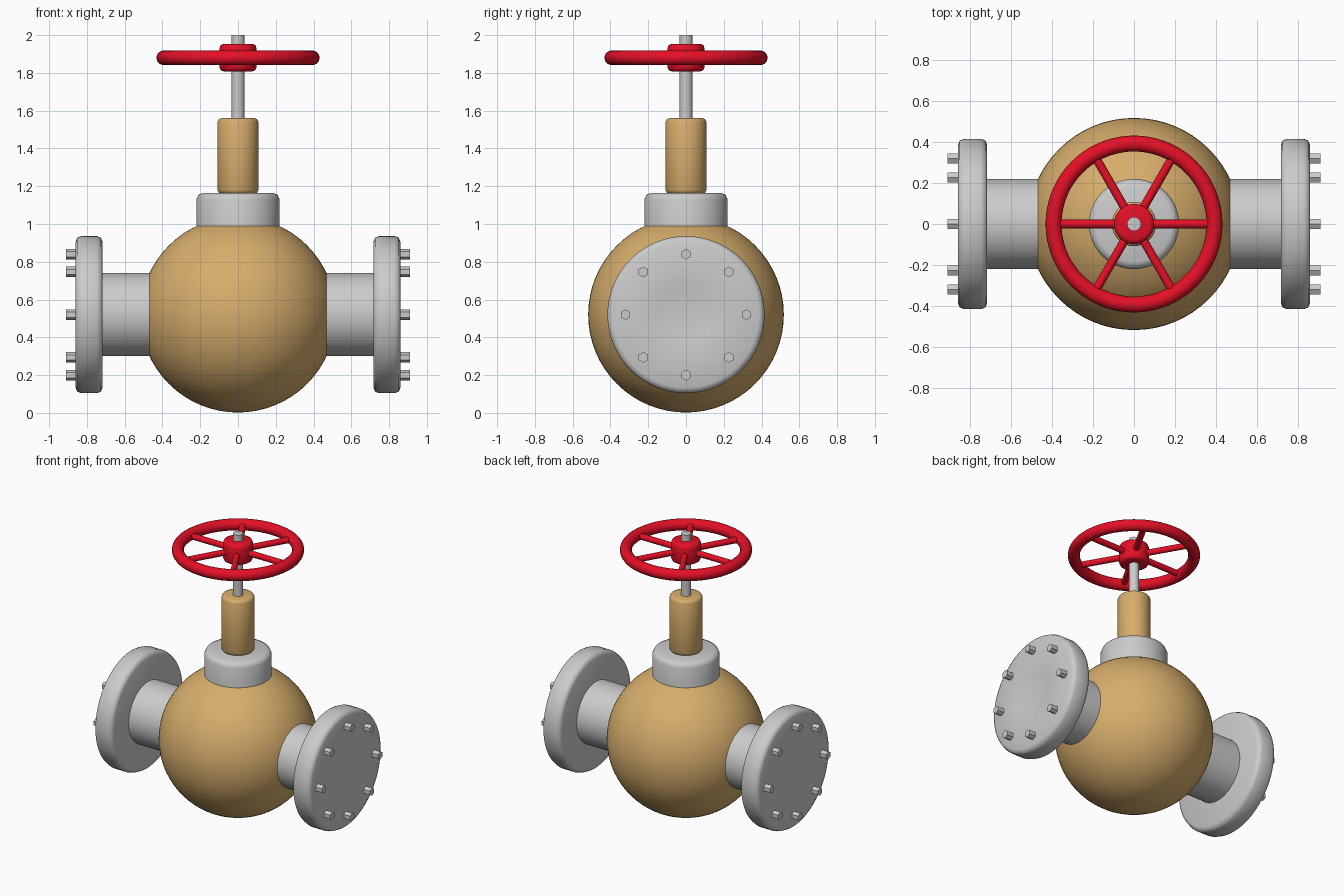
import bpy, bmesh
from math import pi, cos, sin, radians
from mathutils import Matrix, Vector

if "Cube" in bpy.data.objects:
    bpy.data.objects.remove(bpy.data.objects["Cube"])

CZ = 0.52        # height of the pipe axis
WHEEL_Z = 1.88   # height of the handwheel


def material(name, rgb):
    m = bpy.data.materials.new(name)
    m.diffuse_color = (*rgb, 1)
    m.use_nodes = True
    m.node_tree.nodes["Principled BSDF"].inputs["Base Color"].default_value = m.diffuse_color
    return m


BRASS = material("brass", (0.68, 0.42, 0.15))
RED = material("red_paint", (0.78, 0.005, 0.02))


def finish(name, bm, mat=None, angle=50):
    bmesh.ops.recalc_face_normals(bm, faces=bm.faces)
    me = bpy.data.meshes.new(name)
    bm.to_mesh(me)
    bm.free()
    ob = bpy.data.objects.new(name, me)
    bpy.context.collection.objects.link(ob)
    if mat:
        me.materials.append(mat)
    bpy.ops.object.select_all(action='DESELECT')
    ob.select_set(True)
    bpy.context.view_layer.objects.active = ob
    bpy.ops.object.shade_smooth_by_angle(angle=radians(angle))
    return ob


def lathe(name, profile, matrix=Matrix(), mat=None, steps=64, closed=False):
    """Revolve (radius, height) points about local z."""
    bm = bmesh.new()
    vs = [bm.verts.new((r, 0, h)) for r, h in profile]
    pairs = list(zip(vs, vs[1:])) + ([(vs[-1], vs[0])] if closed else [])
    edges = [bm.edges.new(p) for p in pairs]
    bmesh.ops.spin(bm, geom=vs + edges, cent=(0, 0, 0), axis=(0, 0, 1),
                   angle=2 * pi, steps=steps, use_merge=True)
    bmesh.ops.remove_doubles(bm, verts=bm.verts, dist=1e-5)
    bm.transform(matrix)
    return finish(name, bm, mat)


def drum(r, z0, z1, b=0.0, b0=None):
    """Profile of a capped cylinder with bevelled rims."""
    b0 = b if b0 is None else b0
    k = 0.293
    pts = [(0, z0)]
    pts += [(r - b0, z0), (r - k * b0, z0 + k * b0), (r, z0 + b0)] if b0 else [(r, z0)]
    pts += [(r, z1 - b), (r - k * b, z1 - k * b), (r - b, z1)] if b else [(r, z1)]
    return pts + [(0, z1)]


# Valve body
bm = bmesh.new()
bmesh.ops.create_uvsphere(bm, u_segments=64, v_segments=32, radius=0.518,
                          matrix=Matrix.Translation((0, 0, CZ)))
finish("valve_body", bm, BRASS)

# Pipes, flanges and bolts on both sides
for side, s in (("right", 1), ("left", -1)):
    axis = Matrix.Translation((0, 0, CZ)) @ Matrix.Rotation(s * pi / 2, 4, 'Y')
    lathe(f"pipe_{side}", drum(0.22, 0.3, 0.73), axis)
    # outer face has a shallow round dish
    dish = [(0.185, 0.86), (0.14, 0.853), (0.07, 0.848), (0, 0.846)]
    lathe(f"flange_{side}", drum(0.416, 0.717, 0.86, 0.03)[:-1] + dish, axis)
    for i in range(8):
        a = i * pi / 4
        bm = bmesh.new()
        bmesh.ops.create_cone(bm, cap_ends=True, segments=6, radius1=0.028,
                              radius2=0.028, depth=0.08)
        turn = Matrix.Rotation(pi / 2, 4, 'Y')
        bm.transform(Matrix.Translation((s * 0.87, 0.32 * cos(a), CZ + 0.32 * sin(a)))
                     @ turn @ Matrix.Rotation(pi / 6 * 0, 4, 'Z'))
        # point the hexagon corners up and down
        top = max(v.co.z for v in bm.verts) - (CZ + 0.32 * sin(a))
        if top < 0.027:
            bmesh.ops.rotate(bm, verts=bm.verts, matrix=Matrix.Rotation(pi / 6, 3, 'X'),
                             cent=(s * 0.87, 0.32 * cos(a), CZ + 0.32 * sin(a)))
        finish(f"bolt_{side}_{i + 1}", bm, angle=30)

# Bonnet, neck and stem
lathe("bonnet", drum(0.22, 0.9, 1.165, 0.035, 0.0))
lathe("neck", drum(0.108, 1.16, 1.56, 0.02), mat=BRASS, steps=48)
lathe("stem", drum(0.034, 1.5, 2.0), steps=32)

# Handwheel
at_wheel = Matrix.Translation((0, 0, WHEEL_Z))
ring = [(0.393 + 0.039 * cos(2 * pi * i / 16), 0.039 * sin(2 * pi * i / 16)) for i in range(16)]
lathe("wheel_rim", ring, at_wheel, RED, 72, closed=True)
lathe("wheel_hub", drum(0.098, -0.072, 0.074, 0.022), at_wheel, RED, 48)
for i in range(6):
    m = at_wheel @ Matrix.Rotation(i * pi / 3, 4, 'Z') @ Matrix.Rotation(pi / 2, 4, 'Y')
    lathe(f"wheel_spoke_{i + 1}", drum(0.021, 0.05, 0.375), m, RED, 16)
